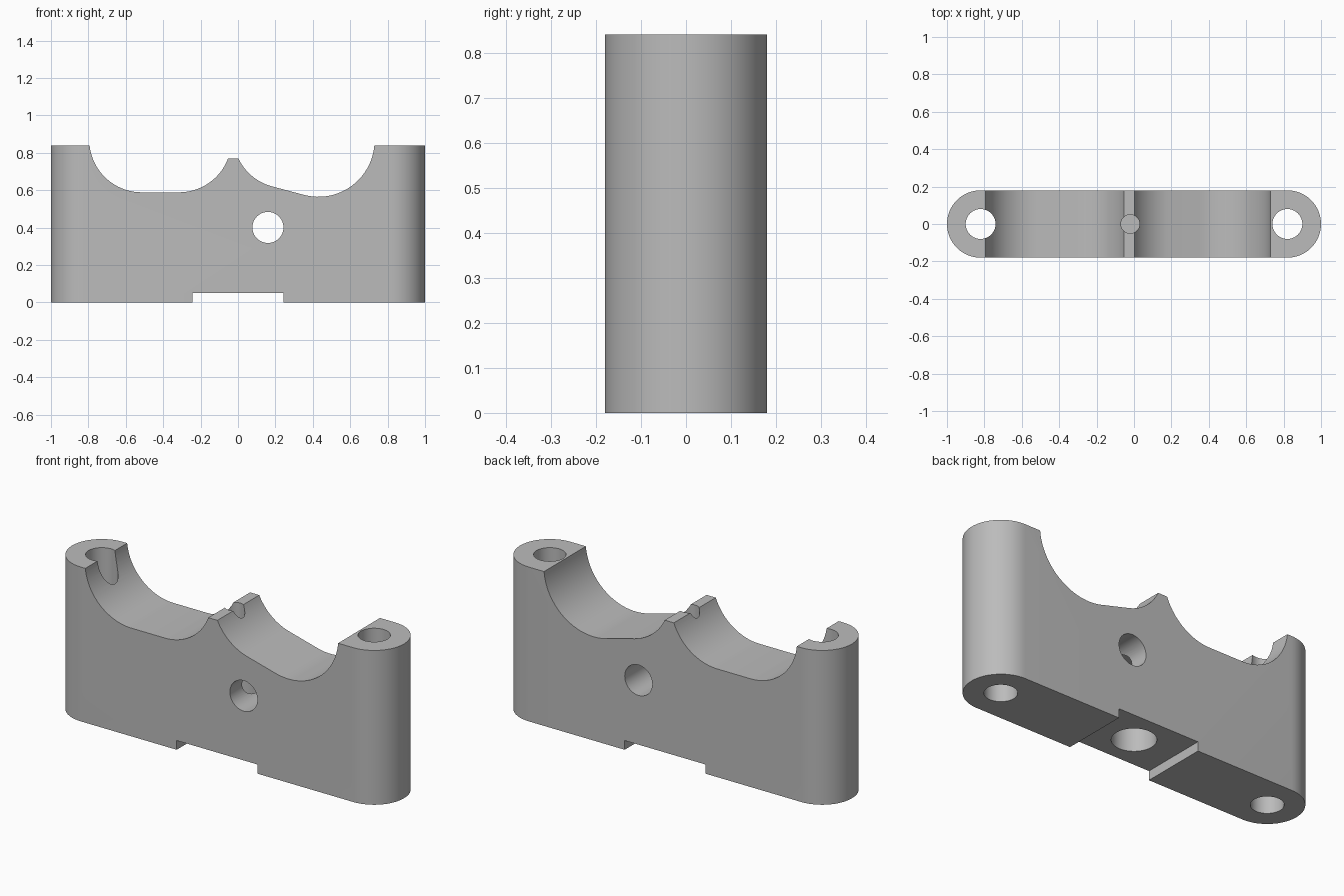
import bpy, bmesh
from math import cos, sin, radians, sqrt, asin, degrees
from mathutils import Matrix, Vector

if "Cube" in bpy.data.objects:
    bpy.data.objects.remove(bpy.data.objects["Cube"], do_unlink=True)

HEIGHT, HALF_DEPTH = 0.84, 0.18

steel = bpy.data.materials.new("plain_grey")
steel.use_nodes = True
grey = (0.5, 0.5, 0.5, 1)
steel.diffuse_color = grey
steel.node_tree.nodes["Principled BSDF"].inputs["Base Color"].default_value = grey


def arc(cx, cy, r, start, end, steps=24):
    angles = [radians(start + (end - start) * i / steps) for i in range(steps + 1)]
    return [(cx + r * cos(a), cy + r * sin(a)) for a in angles]


def prism(name, outline, low, high, upright=True):
    """Extrude an outline along z, or along y when it is drawn in x and z."""
    bm = bmesh.new()
    place = (lambda a, b: (a, b, low)) if upright else (lambda a, b: (a, low, b))
    face = bm.faces.new([bm.verts.new(place(a, b)) for a, b in outline])
    new = bmesh.ops.extrude_face_region(bm, geom=[face])["geom"]
    shift = Vector((0, 0, high - low)) if upright else Vector((0, high - low, 0))
    bmesh.ops.translate(bm, vec=shift, verts=[v for v in new if isinstance(v, bmesh.types.BMVert)])
    bmesh.ops.recalc_face_normals(bm, faces=bm.faces)
    mesh = bpy.data.meshes.new(name)
    bm.to_mesh(mesh)
    bm.free()
    obj = bpy.data.objects.new(name, mesh)
    bpy.context.collection.objects.link(obj)
    mesh.materials.append(steel)
    return obj


def circle(cx, cy, r):
    return arc(cx, cy, r, 0, 360, 48)[:-1]


def box(x0, x1, z0, z1):
    return [(x0, z0), (x1, z0), (x1, z1), (x0, z1)]


# Round-ended block
end = 1 - HALF_DEPTH
block = prism("clamp_block", arc(end, 0, HALF_DEPTH, -90, 90, 32)
              + arc(-end, 0, HALF_DEPTH, 90, 270, 32), 0, HEIGHT)

# Upper profile: flat cradle, ridge, tilted cradle
RIDGE, TOP = 0.77, 1.0
r, r2 = 0.28, 0.30
z1, z2, z3 = 0.869, 0.891, 0.865


def rim(cz, radius, level):
    return degrees(asin((cz - level) / radius))


profile = [(-0.515 - r, TOP)]
profile += arc(-0.515, z1, r, 180, 270)
profile += arc(-0.315, z1, r, 270, 360 - rim(z1, r, RIDGE))
profile += arc(0.2545, z2, r, 180 + rim(z2, r, RIDGE), 255)
profile += arc(0.43, z3, r2, 255, 360)
profile += [(0.43 + r2, TOP)]

cutters = [
    prism("cradle_cutter", profile, -0.3, 0.3, upright=False),
    prism("foot_slot_cutter", box(-0.243, 0.243, -0.1, 0.05), -0.3, 0.3, upright=False),
    prism("cross_hole_cutter", circle(0.16, 0.401, 0.083), -0.3, 0.3, upright=False),
    prism("base_hole_cutter", circle(0, 0, 0.108), -0.1, 0.5),
    prism("ridge_hole_cutter", circle(-0.02, 0, 0.05), 0.64, 1),
]
for side in (-1, 1):
    cutters.append(prism("bolt_hole_cutter", circle(side * end, 0, 0.08), -0.1, 1))

# Cut the block, then remove the cutters
bpy.context.view_layer.objects.active = block
for cutter in cutters:
    cutter.hide_render = True
    cut = block.modifiers.new(cutter.name, "BOOLEAN")
    cut.operation, cut.solver, cut.object = "DIFFERENCE", "EXACT", cutter
    bpy.ops.object.modifier_apply(modifier=cut.name)
    bpy.data.objects.remove(cutter, do_unlink=True)

bpy.ops.object.select_all(action="DESELECT")
block.select_set(True)
bpy.ops.object.shade_smooth_by_angle(angle=radians(25))
